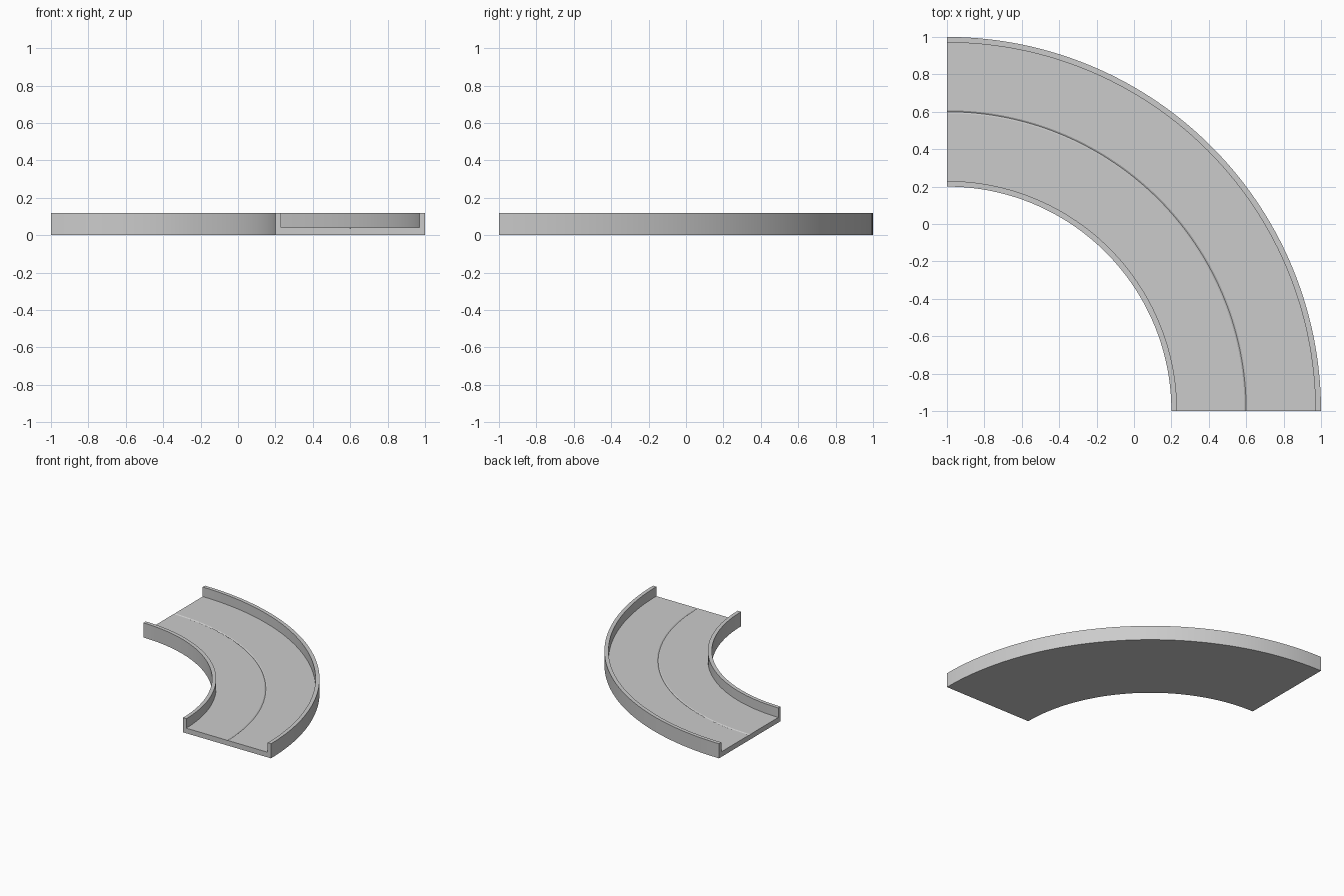
import bpy, bmesh, math

if "Cube" in bpy.data.objects:
    bpy.data.objects.remove(bpy.data.objects["Cube"])

R_IN, R_OUT, H, FLOOR, WALL = 1.2, 2.0, 0.12, 0.042, 0.03
MID = (R_IN + R_OUT) / 2

# U-shaped cross-section (radius, height) with a fine centre groove
profile = [(R_IN, 0), (R_OUT, 0), (R_OUT, H), (R_OUT - WALL, H), (R_OUT - WALL, FLOOR),
           (MID + 0.008, FLOOR), (MID, FLOOR - 0.005), (MID - 0.008, FLOOR),
           (R_IN + WALL, FLOOR), (R_IN + WALL, H), (R_IN, H)]

# Sweep angles: even steps plus a narrow segment at each end
N = 64
edge = 0.035
angles = [0] + [edge + (math.pi / 2 - 2 * edge) * i / N for i in range(N + 1)] + [math.pi / 2]

bm = bmesh.new()
rings = [[bm.verts.new((-1 + r * math.cos(a), -1 + r * math.sin(a), z)) for r, z in profile]
         for a in angles]
n = len(profile)
for a, b in zip(rings, rings[1:]):
    for i in range(n):
        j = (i + 1) % n
        bm.faces.new((a[i], a[j], b[j], b[i]))


# End caps: floor slab and the two wall ends
def cap(ring):
    bm.faces.new(ring)


cap(rings[0])
cap(rings[-1])
bmesh.ops.recalc_face_normals(bm, faces=bm.faces)

me = bpy.data.meshes.new("curved_track")
bm.to_mesh(me)
bm.free()
track = bpy.data.objects.new("curved_track", me)
bpy.context.collection.objects.link(track)

# Smooth round the bend, crisp at the corners
bpy.context.view_layer.objects.active = track
track.select_set(True)
bpy.ops.object.shade_smooth_by_angle(angle=math.radians(30))

# Soft rolled-off shading where floor and underside meet the ends
sharp = me.attributes.get("sharp_edge")
for e in me.edges:
    p, q = (me.vertices[v].co for v in e.vertices)
    at_end = (abs(p.y + 1) < 1e-4 and abs(q.y + 1) < 1e-4) or (abs(p.x + 1) < 1e-4 and abs(q.x + 1) < 1e-4)
    if sharp and at_end and abs(p.z - q.z) < 0.01 and p.z < 0.05:
        sharp.data[e.index].value = False
